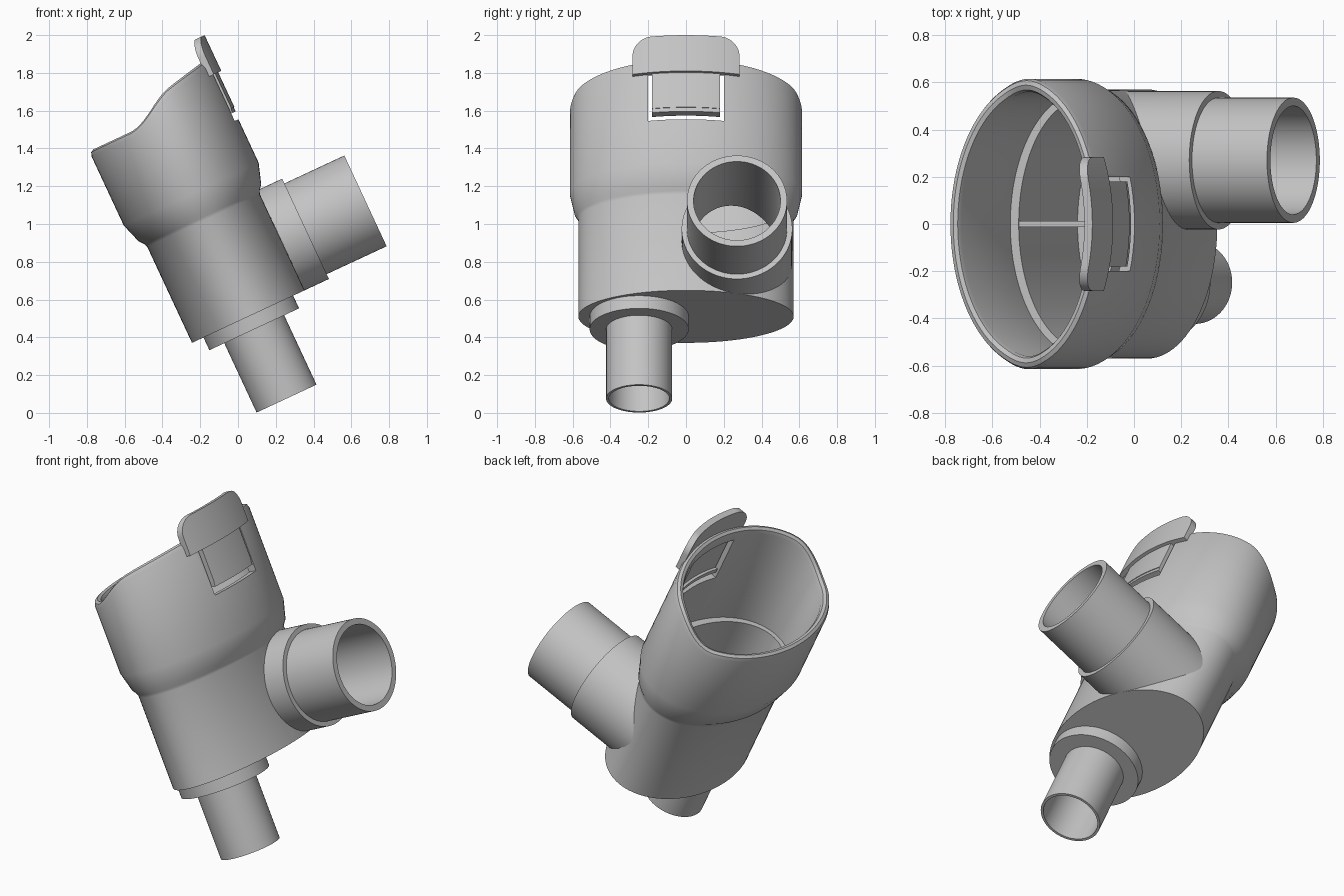
import bpy, bmesh, math
from mathutils import Vector

if "Cube" in bpy.data.objects:
    bpy.data.objects.remove(bpy.data.objects["Cube"])

TILT = math.radians(-25)   # whole fitting leans in the xz plane
CU = 0.265                 # body axis offset in the tilted frame
SEG = 96

grey = bpy.data.materials.new("plain grey plastic")
grey.use_nodes = True
grey.diffuse_color = (0.55, 0.55, 0.55, 1)
grey.node_tree.nodes["Principled BSDF"].inputs["Base Color"].default_value = grey.diffuse_color


def finish(name, bm):
    bmesh.ops.recalc_face_normals(bm, faces=bm.faces)
    mesh = bpy.data.meshes.new(name)
    bm.to_mesh(mesh)
    bm.free()
    mesh.materials.append(grey)
    ob = bpy.data.objects.new(name, mesh)
    bpy.context.collection.objects.link(ob)
    ob.rotation_euler.y = TILT
    return ob


def loft(name, rings, loop=False):
    """Skin a list of point rings; either join last to first or cap both ends."""
    bm = bmesh.new()
    rows = [[bm.verts.new(p) for p in ring] for ring in rings]
    pairs = list(zip(rows, rows[1:])) + ([(rows[-1], rows[0])] if loop else [])
    for a, b in pairs:
        n = len(a)
        for i in range(n):
            j = (i + 1) % n
            bm.faces.new((a[i], a[j], b[j], b[i]))
    if not loop:
        bm.faces.new(rows[0])
        bm.faces.new(rows[-1])
    return finish(name, bm)


def box(name, lo, hi):
    bm = bmesh.new()
    bmesh.ops.create_cube(bm, size=1)
    lo, hi = Vector(lo), Vector(hi)
    for v in bm.verts:
        v.co = (lo + hi) / 2 + v.co * (hi - lo)
    return finish(name, bm)


def select_only(ob):
    bpy.ops.object.select_all(action='DESELECT')
    ob.select_set(True)
    bpy.context.view_layer.objects.active = ob


def cut(ob, cutter):
    cutter.hide_render = True
    mod = ob.modifiers.new("cut", 'BOOLEAN')
    mod.operation, mod.solver, mod.object = 'DIFFERENCE', 'EXACT', cutter
    select_only(ob)
    bpy.ops.object.modifier_apply(modifier=mod.name)


def rim_height(u):
    """S-shaped mouth: low on one broad side, high on the clip side."""
    t = min(max((u - 0.1) / 0.34, 0), 1)
    return 1.588 + 0.132 * t * t * (3 - 2 * t) + 0.2 * max(u - 0.42, 0)


def oval(su, sy, height, to_rim=False):
    ring = []
    for i in range(SEG):
        t = math.tau * i / SEG
        u = CU + su * math.cos(t)
        top = rim_height(CU + 0.394 * math.cos(t)) if to_rim else 0
        ring.append((u, sy * math.sin(t), height + top))
    return ring


def circle(axis, r, d):
    """Ring of radius r at distance d along the side port or bottom spout."""
    angles = [math.tau * i / SEG for i in range(SEG)]
    if axis == "side":
        return [(d, 0.27 + r * math.cos(t), 0.732 + r * math.sin(t)) for t in angles]
    return [(CU + r * math.cos(t), -0.248 + r * math.sin(t), d) for t in angles]


def curved_plate(name, half, bottom, top, outer, inner, radius=0.0):
    """Plate following the oval wall, with optional rounded upper corners."""
    sections = []
    for i in range(49):
        y = -half * math.cos(math.pi * i / 48)
        over = max(abs(y) - (half - radius), 0)
        z = top - radius + math.sqrt(max(radius ** 2 - over ** 2, 0))
        uo, ui = [CU + su * math.sqrt(1 - (y / sy) ** 2) for su, sy in (outer, inner)]
        sections.append([(uo, y, bottom), (uo, y, z), (ui, y, z), (ui, y, bottom)])
    return loft(name, sections)


# Oval body: outer wall, flared cup, rounded rim, inner ledge and floor
body = loft("oval_body", [
    oval(0.329, 0.57, 0.439), oval(0.329, 0.57, 1.0),
    oval(0.336, 0.575, 1.018), oval(0.358, 0.591, 1.045),
    oval(0.394, 0.615, 1.155),
    oval(0.394, 0.615, -0.03, True), oval(0.386, 0.607, -0.008, True),
    oval(0.369, 0.588, 0, True), oval(0.352, 0.568, -0.008, True),
    oval(0.344, 0.56, -0.03, True),
    oval(0.344, 0.56, 1.07), oval(0.305, 0.53, 1.07), oval(0.305, 0.53, 0.48)])

# Stepped hollow side port and bottom spout
port = loft("side_port", [circle("side", r, d) for r, d in (
    (0.23, 0.3), (0.293, 0.3), (0.293, 0.736),
    (0.265, 0.736), (0.265, 1.086), (0.23, 1.086))], loop=True)
spout = loft("bottom_spout", [circle("down", r, d) for r, d in (
    (0.16, 0.47), (0.262, 0.45), (0.262, 0.365),
    (0.175, 0.365), (0.175, -0.04), (0.16, -0.04))], loop=True)

# Openings
cavity = loft("cavity_cutter", [oval(0.305, 0.53, 0.48), oval(0.305, 0.53, 1.3)])
side_bore = loft("side_bore_cutter", [circle("side", 0.23, d) for d in (0.3, 0.9)])
down_bore = loft("down_bore_cutter", [circle("down", 0.16, d) for d in (0.3, 0.6)])
slot = box("slot_cutter", (0.45, -0.2, 1.408), (0.8, 0.2, 1.7))
cut(port, cavity)
for cutter in (side_bore, down_bore, slot):
    cut(body, cutter)
for cutter in (cavity, side_bore, down_bore, slot):
    bpy.data.objects.remove(cutter)

# Wall between the two chambers
divider = box("divider", (CU - 0.31, -0.0125, 0.46), (CU + 0.31, 0.0125, 1.069))

# Clip: hanging tab with a latch lip and a rounded thumb handle
tab = curved_plate("clip_tab", 0.18, 1.475, 1.72, (0.402, 0.623), (0.36, 0.58))
lip = curved_plate("clip_lip", 0.18, 1.452, 1.48, (0.398, 0.62), (0.345, 0.565))
handle = curved_plate("clip_handle", 0.283, 1.678, 1.887,
                      (0.42, 0.64), (0.383, 0.603), 0.1)

for ob in (body, port, spout, divider, tab, lip, handle):
    select_only(ob)
    bpy.ops.object.shade_smooth_by_angle(angle=math.radians(30))
